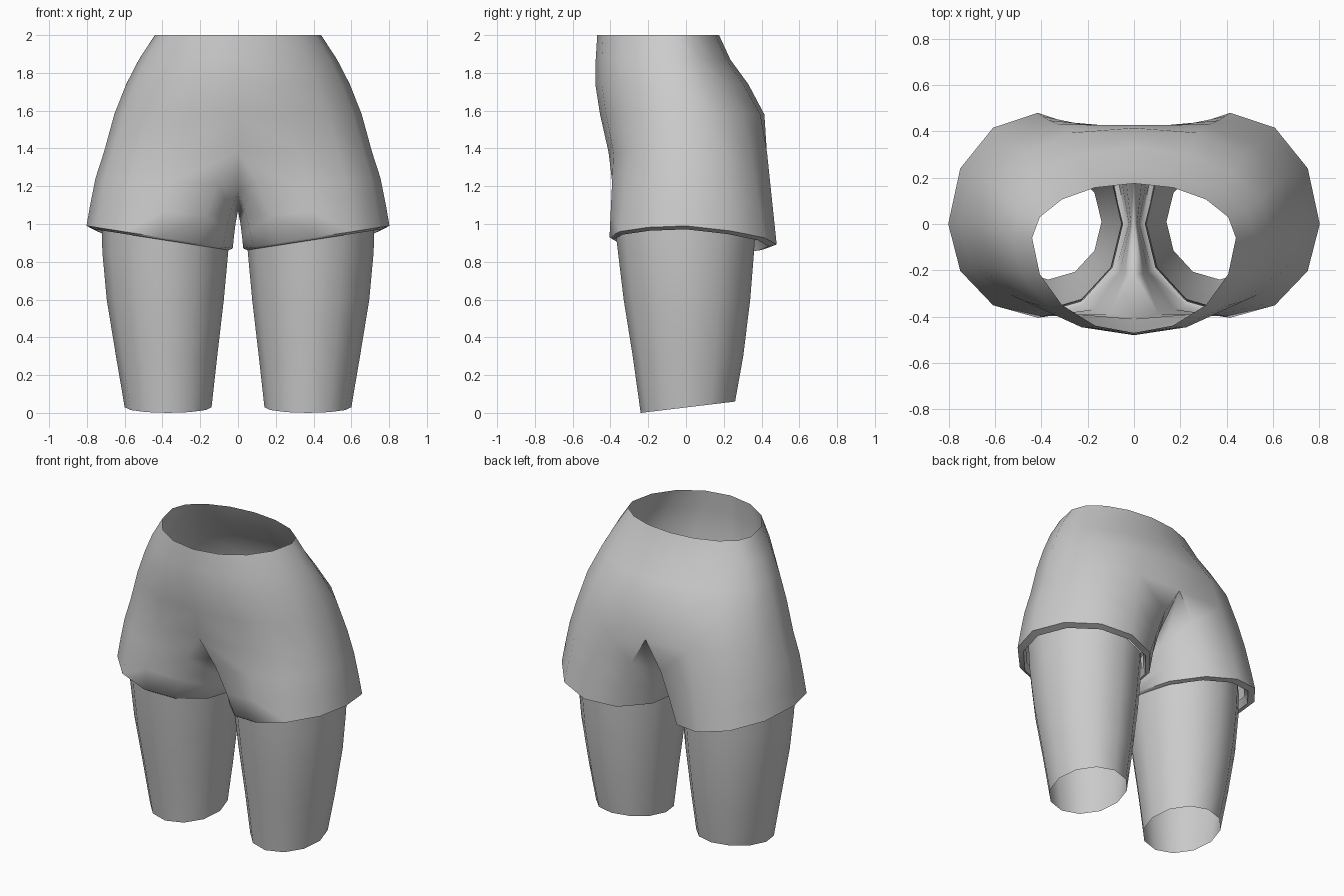
import bpy, bmesh
from math import sin, cos, radians, copysign

if "Cube" in bpy.data.objects:
    bpy.data.objects.remove(bpy.data.objects["Cube"])


def power(v, e):
    return copysign(abs(v) ** e, v)


def make_half(name, rings, closed):
    """Loft rings (shared key -> same vertex) and mirror across x = 0."""
    bm = bmesh.new()
    cache = {}

    def vert(p):
        k = tuple(round(c, 4) for c in p)
        if k not in cache:
            cache[k] = bm.verts.new(p)
        return cache[k]

    for (a, b), shut in zip(zip(rings, rings[1:]), closed):
        n = min(len(a), len(b))
        for j in range(n if shut else 9 - 1):
            k = (j + 1) % n
            bm.faces.new([vert(a[j]), vert(b[j]), vert(b[k]), vert(a[k])])
    bmesh.ops.recalc_face_normals(bm, faces=bm.faces)
    me = bpy.data.meshes.new(name)
    bm.to_mesh(me)
    bm.free()
    ob = bpy.data.objects.new(name, me)
    bpy.context.collection.objects.link(ob)
    mir = ob.modifiers.new("mirror", 'MIRROR')
    mir.merge_threshold = 0.002
    bpy.context.view_layer.objects.active = ob
    ob.select_set(True)
    bpy.ops.object.shade_smooth_by_angle(angle=radians(60))
    ob.select_set(False)
    # normals face away from the leg axis
    return ob


def arc(z, rx, yc, yf, yb, n=2.0, cleft=0.0):
    """Half of a hip section, front centre -> side -> back centre."""
    pts = []
    for j in range(9):
        a = radians((j - 4) * 22.5)
        x = 0.0 if j in (0, 8) else rx * power(cos(a), 2 / n)
        s = power(sin(a), 2 / n)
        y = yc + (s * (yb - yc) if s > 0 else s * (yc - yf))
        if j == 8:
            y -= cleft
        pts.append((x, y, z))
    return pts


def oval(cx, rx, rf, rb, zf, cy=0.0):
    """Closed 12-sided leg section; zf gives the height at (x, y)."""
    pts = []
    for j in range(12):
        a = radians((j - 4) * 30)
        x = cx + rx * cos(a)
        y = cy + sin(a) * (rb if sin(a) > 0 else rf)
        pts.append((x, y, zf(x, y)))
    return pts


def hem_z(x, y):
    return 0.866 + 0.155 * x - 0.08 * max(y, 0)


# shorts: waist and hip sections
hips = [arc(2.00, .44, -.06, -.47, .175),
        arc(1.87, .525, -.05, -.478, .235),
        arc(1.74, .592, -.03, -.48, .33),
        arc(1.58, .655, -.01, -.455, .425, 2.15, .01),
        arc(1.38, .71, 0, -.41, .458, 2.4, .03)]
# crotch line closes the last hip section into one leg opening
split = hips[-1] + [(0, .22, 1.19), (0, 0, 1.07), (0, -.22, 1.17)]
hem = oval(.415, .387, .405, .48, hem_z)
between = []
for t in (.35, .7):
    between.append([(p[0] + (q[0] - p[0]) * t ** .7,
                     p[1] + (q[1] - p[1]) * t,
                     p[2] + (q[2] - p[2]) * t) for p, q in zip(split, hem)])
# turned-in hem lip
lip = oval(.405, .355, .385, .44, lambda x, y: hem_z(x, y) - .012)
inner = oval(.40, .345, .375, .41, lambda x, y: hem_z(x, y) + .04)
make_half("shorts", hips[:-1] + [split] + between + [hem, lip, inner],
          [False] * 4 + [True] * 5)

# legs: open tapered tubes
make_half("legs", [
    oval(.385, .338, .375, .365, lambda x, y: hem_z(x, y) + .05),
    oval(.385, .333, .36, .36, lambda x, y: .85),
    oval(.385, .31, .335, .335, lambda x, y: .6, .005),
    oval(.378, .268, .29, .295, lambda x, y: .3, .008),
    oval(.37, .23, .25, .25, lambda x, y: max(0, .03 + .12 * (y - .01)), .01)],
    [True] * 4)
